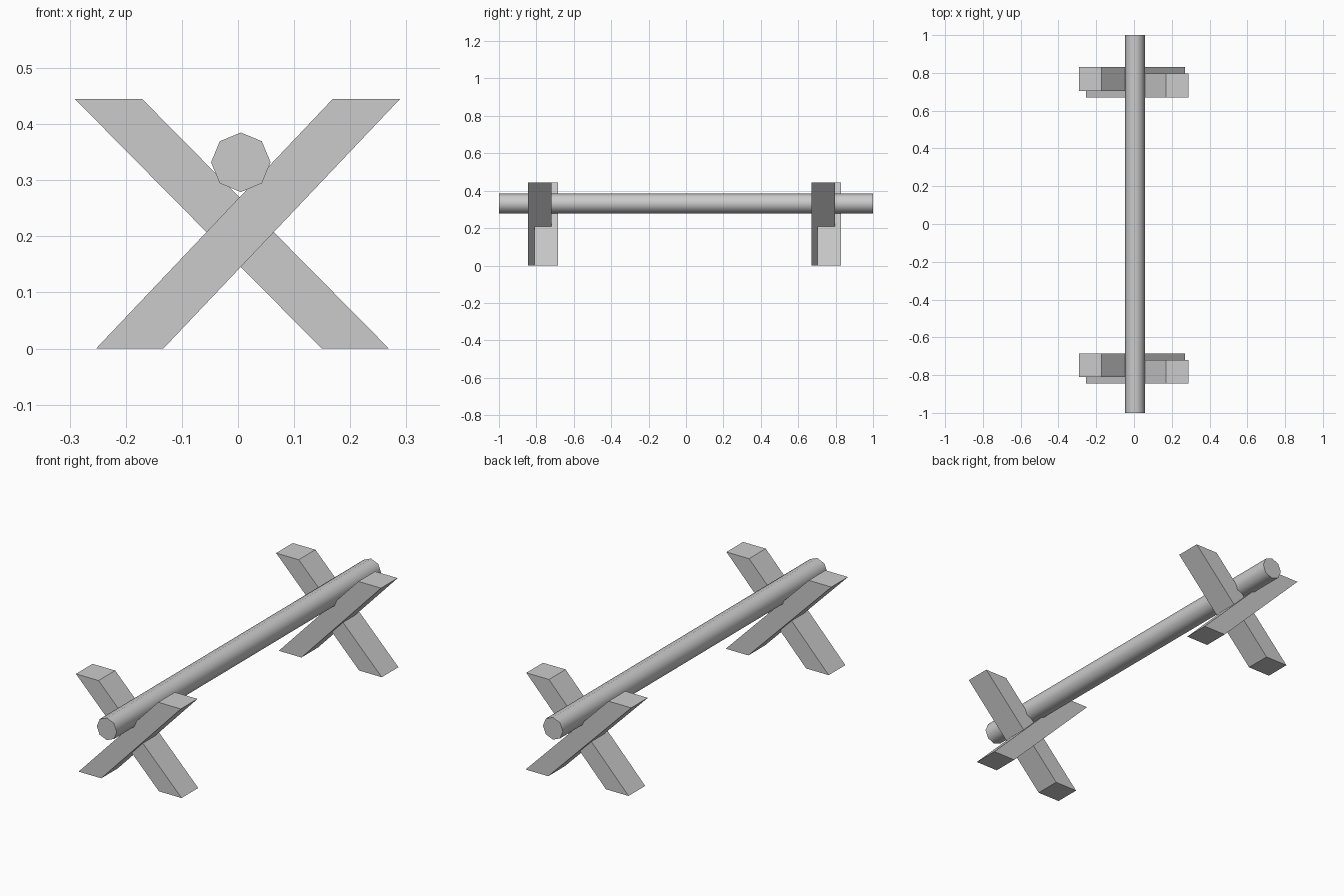
import bpy
import bmesh
from math import radians

cube = bpy.data.objects.get("Cube")
if cube:
    bpy.data.objects.remove(cube, do_unlink=True)

grey = bpy.data.materials.new("plain_grey")
grey.use_nodes = True
colour = (0.6, 0.6, 0.6, 1)
grey.diffuse_color = colour
grey.node_tree.nodes["Principled BSDF"].inputs["Base Color"].default_value = colour

HEIGHT = 0.445
THICK = 0.126
WIDTH = 0.12


def leaning_beam(name, x_bottom, x_top, y_front):
    """Slanted square beam with both ends cut level."""
    bm = bmesh.new()
    profile = [(x_bottom, 0), (x_bottom + WIDTH, 0),
               (x_top + WIDTH, HEIGHT), (x_top, HEIGHT)]
    face = bm.faces.new([bm.verts.new((x, y_front, z)) for x, z in profile])
    extruded = bmesh.ops.extrude_face_region(bm, geom=[face])
    verts = [v for v in extruded["geom"] if isinstance(v, bmesh.types.BMVert)]
    bmesh.ops.translate(bm, verts=verts, vec=(0, THICK, 0))
    bmesh.ops.recalc_face_normals(bm, faces=bm.faces)
    mesh = bpy.data.meshes.new(name)
    bm.to_mesh(mesh)
    bm.free()
    mesh.materials.append(grey)
    obj = bpy.data.objects.new(name, mesh)
    bpy.context.collection.objects.link(obj)


# Crossed supports at both ends
for end, y in (("front", -0.845), ("back", 0.67)):
    leaning_beam(end + "_cross_beam_left", -0.253, 0.169, y)
    leaning_beam(end + "_cross_beam_right", 0.149, -0.291, y + 0.034)

# Eight-sided pole resting in the crosses
bpy.ops.mesh.primitive_cylinder_add(vertices=8, radius=0.053, depth=2,
                                    location=(0.005, 0, 0.332),
                                    rotation=(radians(90), 0, 0))
pole = bpy.context.object
pole.name = "pole"
pole.data.materials.append(grey)
bpy.ops.object.shade_smooth_by_angle(angle=radians(60))
